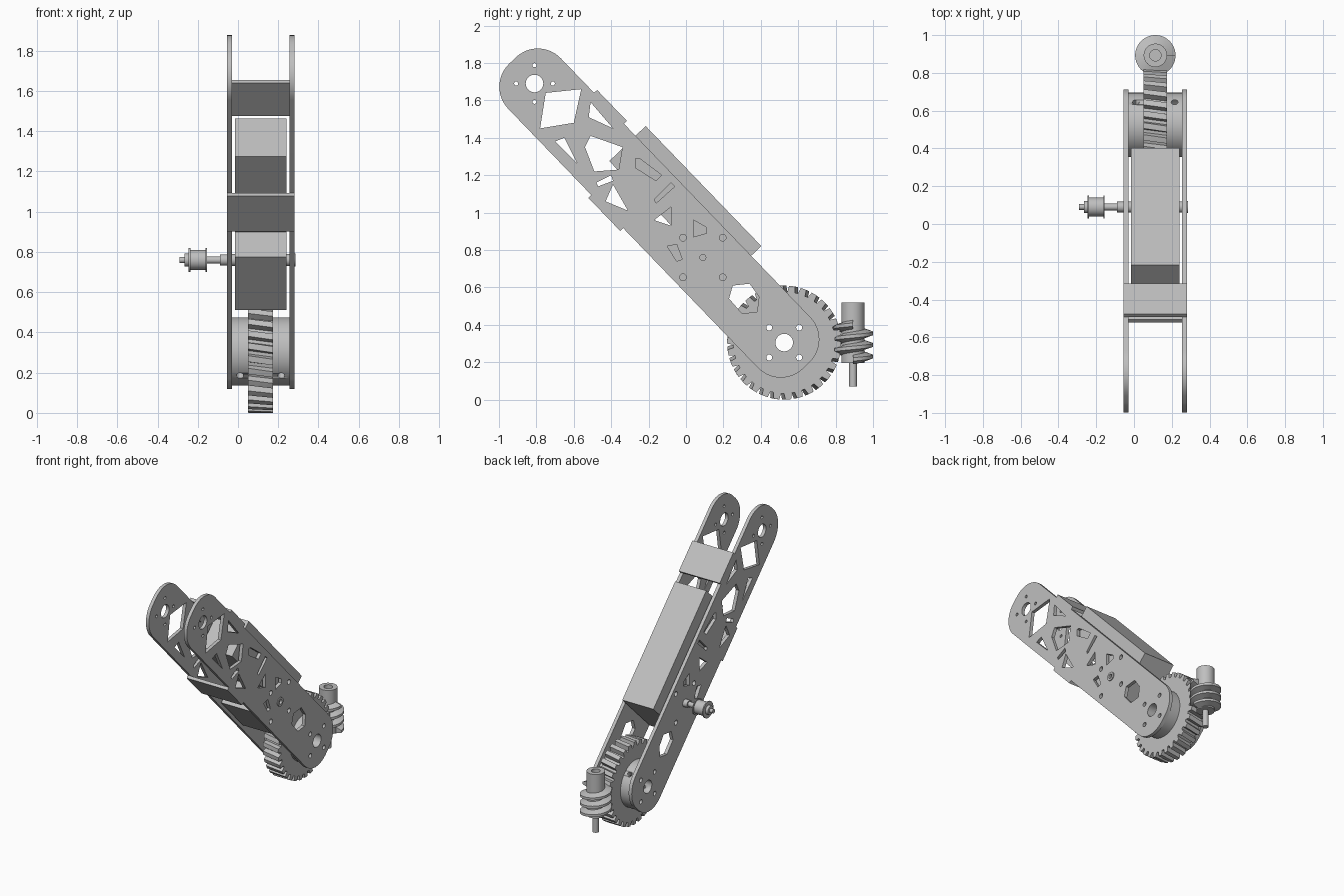
import bpy, bmesh
from math import sin, cos, pi, tau, radians
from mathutils import Matrix, Vector

if "Cube" in bpy.data.objects:
    bpy.data.objects.remove(bpy.data.objects["Cube"])

grey = bpy.data.materials.new("plain_grey")
grey.use_nodes = True
grey.diffuse_color = (0.52, 0.52, 0.52, 1)
grey.node_tree.nodes["Principled BSDF"].inputs["Base Color"].default_value = (0.52, 0.52, 0.52, 1)

# Local (a, b, c) becomes world (y, z, x): profiles are drawn in the side plane
SIDE = Matrix(((0, 0, 1, 0), (1, 0, 0, 0), (0, 1, 0, 0), (0, 0, 0, 1)))
TOP_PIVOT, LOW_PIVOT = Vector((-0.81, 1.69)), Vector((0.525, 0.305))
ALONG = (LOW_PIVOT - TOP_PIVOT).normalized()
ACROSS = Vector((-ALONG.y, ALONG.x))
LENGTH = (LOW_PIVOT - TOP_PIVOT).length
INNER, OUTER = (-0.03, 0.255), (-0.055, 0.28)


def arm(s, t):
    """Side-plane point from distance along the arm and offset across it."""
    return TOP_PIVOT + ALONG * s + ACROSS * t


def circle(centre, r, n=32):
    return [(centre[0] + r * cos(tau * i / n), centre[1] + r * sin(tau * i / n)) for i in range(n)]


def finish(name, bm, matrix=Matrix()):
    bmesh.ops.remove_doubles(bm, verts=bm.verts, dist=1e-5)
    bm.transform(matrix)
    bmesh.ops.recalc_face_normals(bm, faces=bm.faces)
    mesh = bpy.data.meshes.new(name)
    bm.to_mesh(mesh)
    bm.free()
    mesh.shade_smooth()
    mesh.set_sharp_from_angle(angle=radians(30))
    mesh.materials.clear()
    mesh.materials.append(grey)
    obj = bpy.data.objects.new(name, mesh)
    bpy.context.collection.objects.link(obj)
    return obj


def slab(name, loops, x0, x1):
    """Extrude an outline with holes between two x positions."""
    curve = bpy.data.curves.new(name, "CURVE")
    curve.dimensions, curve.fill_mode, curve.extrude = "2D", "BOTH", (x1 - x0) / 2
    for loop in loops:
        spline = curve.splines.new("POLY")
        spline.points.add(len(loop) - 1)
        for point, (a, b) in zip(spline.points, loop):
            point.co = (a, b, 0, 1)
        spline.use_cyclic_u = True
    temp = bpy.data.objects.new(name + "_profile", curve)
    bpy.context.collection.objects.link(temp)
    graph = bpy.context.evaluated_depsgraph_get()
    mesh = bpy.data.meshes.new_from_object(temp.evaluated_get(graph))
    bm = bmesh.new()
    bm.from_mesh(mesh)
    bpy.data.objects.remove(temp)
    bpy.data.meshes.remove(mesh)
    return finish(name, bm, Matrix.Translation(((x0 + x1) / 2, 0, 0)) @ SIDE)


def loft(name, rings, matrix, closed=False, caps=False):
    """Skin a sequence of equal-length closed rings."""
    bm = bmesh.new()
    rows = [[bm.verts.new(p) for p in ring] for ring in rings]
    pairs = list(zip(rows, rows[1:] + rows[:1])) if closed else list(zip(rows, rows[1:]))
    n = len(rows[0])
    for lower, upper in pairs:
        for i in range(n):
            j = (i + 1) % n
            bm.faces.new((lower[i], lower[j], upper[j], upper[i]))
    if caps:
        bm.faces.new(rows[0])
        bm.faces.new(rows[-1])
    return finish(name, bm, matrix)


def lathe(name, profile, matrix):
    return loft(name, [[(a, b, h) for a, b in circle((0, 0), r)] for h, r in profile], matrix)


# Side plates: rounded outline, truss cutouts, pivot and screw holes
outline = []
for s, t, start in ((0, -0.025, 180), (LENGTH, -0.025, 270), (LENGTH, 0.025, 0), (0, 0.025, 90)):
    for k in range(13):
        angle = radians(start + 90 * k / 12)
        ds, dt = 0.17 * cos(angle), 0.17 * sin(angle)
        outline.append(arm(s + ds, t + dt))

cutouts = [
    [(-.75, 1.64), (-.56, 1.66), (-.6, 1.48), (-.78, 1.45)],
    [(-.51, 1.59), (-.39, 1.45), (-.52, 1.51)],
    [(-.7, 1.38), (-.65, 1.4), (-.58, 1.26)],
    [(-.51, 1.41), (-.34, 1.35), (-.36, 1.23), (-.49, 1.22), (-.54, 1.35)],
    [(-.48, 1.16), (-.4, 1.2), (-.39, 1.17), (-.47, 1.14)],
    [(-.39, 1.15), (-.31, 1.01), (-.43, 1.06)],
    [(-.27, 1.29), (-.25, 1.29), (-.13, 1.2), (-.16, 1.17), (-.27, 1.24)],
    [(-.17, 1.07), (-.08, 1.16), (-.06, 1.14), (-.16, 1.05)],
    [(-.08, 1.03), (-.08, .93), (-.17, .96)],
    [(.04, .96), (.11, .92), (.11, .89), (.04, .87)],
    [(-.1, .82), (-.05, .83), (-.02, .75), (-.05, .74)],
    [(.25, .61), (.34, .62), (.39, .55), (.38, .47), (.3, .46), (.23, .54)],
]
SHAFT = Vector((0.09, 0.76))
corners = [Vector((a, b)) for a in (-1, 1) for b in (-1, 1)]
hub_holes = [circle(LOW_PIVOT, 0.047)] + [circle(LOW_PIVOT + c * 0.08, 0.016, 16) for c in corners]
holes = hub_holes + [circle(TOP_PIVOT, 0.047), circle(SHAFT, 0.055)]
holes += [circle(SHAFT + c * 0.106, 0.018, 16) for c in corners]
holes += [circle(TOP_PIVOT + Vector(p), 0.011, 12) for p in circle((0, 0), 0.098, 4)]
for side, x0, x1 in (("right", OUTER[0], INNER[0]), ("left", INNER[1], OUTER[1])):
    slab(side + "_side_plate", [outline] + cutouts + holes, x0, x1)

# Cross plates joining the two sides
for name, s0, s1, t0, t1 in (("upper_cross_plate", 0.257, 0.487, 0.195, 0.217),
                             ("lower_cross_plate", 0.64, 0.886, -0.217, -0.195)):
    slab(name, [[arm(s0, t0), arm(s1, t0), arm(s1, t1), arm(s0, t1)]], *OUTER)

# Stepped motor housing between the plates
steps = [(0.576, 0), (1.1, 0), (1.1, -0.178), (1.467, -0.178), (1.467, 0.27), (0.576, 0.27)]
slab("motor_housing", [[arm(s, t) for s, t in steps]], -0.015, 0.24)

# Gear hub with radial set screw holes
hub = slab("gear_hub", [circle(LOW_PIVOT, 0.17, 64)] + hub_holes, *INNER)
for x in (0.01, 0.215):
    bm = bmesh.new()
    turn = Matrix.Translation((x, *LOW_PIVOT)) @ Matrix.Rotation(radians(-45), 4, "X")
    bmesh.ops.create_cone(bm, cap_ends=True, segments=16, radius1=0.018, radius2=0.018, depth=0.5)
    cutter = finish("set_screw_cutter", bm, turn)
    cutter.hide_render = True
    cutter.hide_set(True)
    cut = hub.modifiers.new("set_screw_hole", "BOOLEAN")
    cut.operation, cut.solver, cut.object = "DIFFERENCE", "EXACT", cutter

# Helical gear wheel: toothed rings twisted across the width
TEETH = 30
tooth = [(0, 0.272), (0.2, 0.272), (0.32, 0.305), (0.55, 0.305), (0.8, 0.305), (0.92, 0.272)]


def gear_ring(x, inner=None):
    twist = 0.06 * (x - 0.05) / 0.125
    ring = []
    for i in range(TEETH):
        for f, r in tooth:
            angle, r = tau * (i + f) / TEETH + twist, inner or r
            ring.append((r * cos(angle), r * sin(angle), x))
    return ring


widths = [0.05 + 0.125 * i / 4 for i in range(5)]
rings = [gear_ring(x) for x in widths] + [gear_ring(widths[-1], 0.165), gear_ring(widths[0], 0.165)]
loft("gear_wheel", rings, Matrix.Translation((0, *LOW_PIVOT)) @ SIDE, closed=True)

# Worm: bored core with a helical thread
WORM = Matrix.Translation((0.113, 0.893, 0))
lathe("worm_core", [(0.07, 0), (0.07, 0.021), (0.195, 0.021), (0.195, 0.062), (0.52, 0.062),
                    (0.52, 0.03), (0.42, 0.03), (0.42, 0)], WORM)
section = [(0.055, -0.026), (0.107, -0.009), (0.107, 0.009), (0.055, 0.026)]
thread = []
for i in range(3 * 48 + 1):
    angle, z = tau * i / 48, 0.215 + 0.062 * i / 48
    thread.append([(r * cos(angle), r * sin(angle), z + dz) for r, dz in section])
loft("worm_thread", thread, WORM, caps=True)

# Drive shaft with pulley, collar and bearings
shaft = [(-.29, 0), (-.29, .015), (-.265, .015), (-.265, .033), (-.245, .033), (-.245, .06),
         (-.237, .06), (-.237, .05), (-.162, .05), (-.162, .06), (-.155, .06), (-.155, .018),
         (-.09, .018), (-.09, .028), (-.055, .028), (-.055, .055), (-.03, .055), (-.03, .03),
         (.255, .03), (.255, .055), (.28, .055), (.28, .032), (.287, .032), (.287, .016),
         (.27, .016), (.27, 0)]
lathe("drive_shaft", shaft, Matrix.Translation((0, *SHAFT)) @ SIDE)
